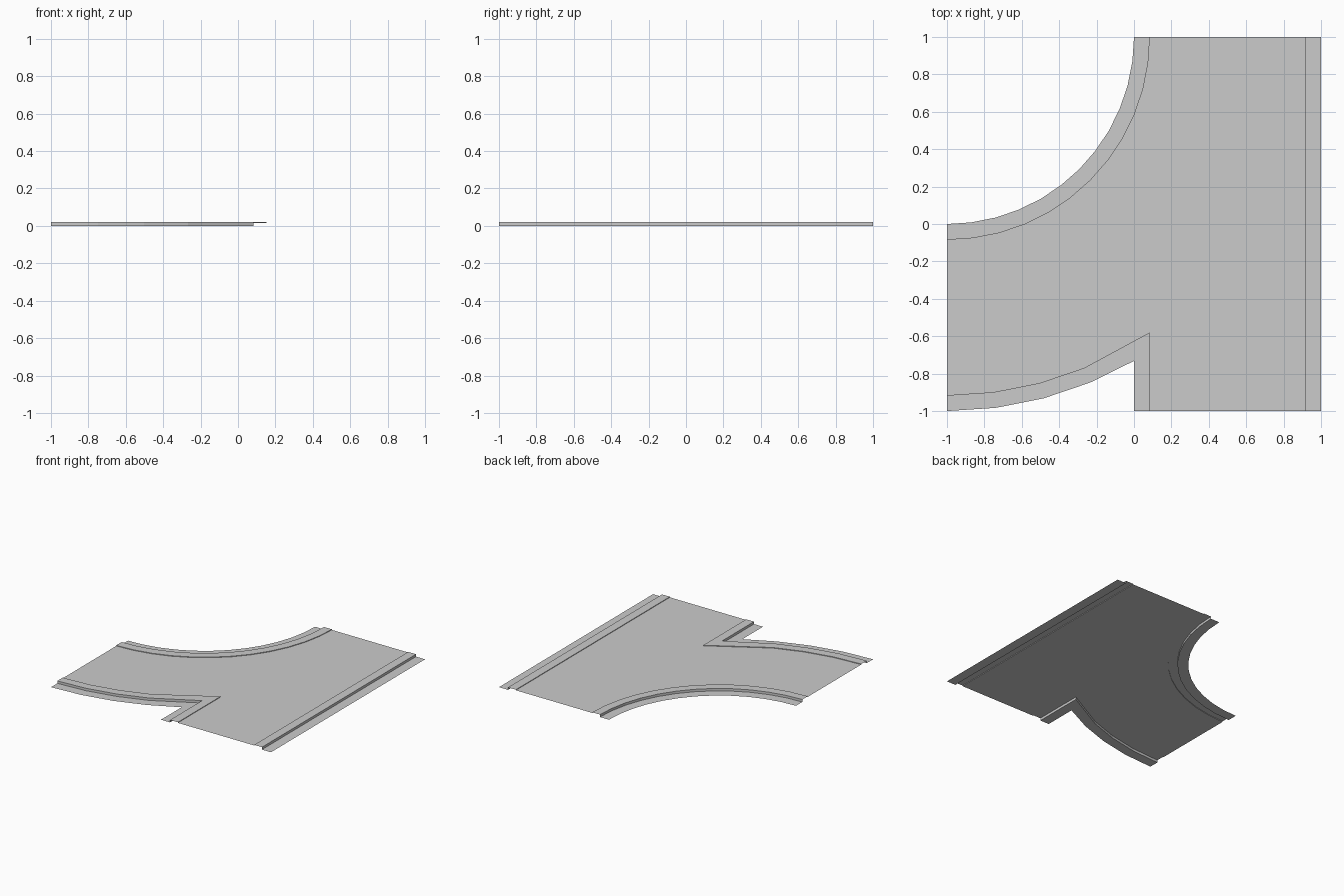
import bpy, bmesh
from math import sin, cos, asin, radians

if "Cube" in bpy.data.objects:
    bpy.data.objects.remove(bpy.data.objects["Cube"])

# Kerb cross-section: (distance inward from the tile edge, height)
VERGE, KERB = 0.082, 0.153
PROFILE = [(0, 0), (VERGE, 0), (VERGE, 0.02), (KERB, 0.02), (KERB, 0.015)]
STEP = radians(7.5)


def arc(radius, angles):
    """Points on a circle about the tile's back left corner."""
    return [(-1 + radius * sin(a), 1 - radius * cos(a)) for a in angles]


# Each path runs with the road on its left, shifted inward by d
def inner_bend(d):
    return arc(1 + d, [STEP * i for i in range(12, -1, -1)])


def fork(d):
    tip = asin((1 + d) / (2 - d))
    return arc(2 - d, [STEP * i for i in range(4)] + [tip]) + [(d, -1)]


def straight(d):
    return [(1 - d, -1), (1 - d, 1)]


def make_object(name, bm):
    mesh = bpy.data.meshes.new(name)
    bm.to_mesh(mesh)
    bm.free()
    obj = bpy.data.objects.new(name, mesh)
    bpy.context.collection.objects.link(obj)


def make_kerb(name, path):
    """Sweep the kerb section along a path."""
    bm = bmesh.new()
    rows = [[bm.verts.new((x, y, z)) for x, y in path(d)] for d, z in PROFILE]
    for low, high in zip(rows, rows[1:]):
        for i in range(len(low) - 1):
            bm.faces.new((low[i], low[i + 1], high[i + 1], high[i]))
    make_object(name, bm)


# Verge and raised kerb along each edge
make_kerb("inner_bend_kerb", inner_bend)
make_kerb("fork_kerb", fork)
make_kerb("straight_kerb", straight)

# Road surface filling the area between the kerbs
d, z = PROFILE[-1]
bm = bmesh.new()
outline = fork(d) + straight(d) + inner_bend(d)
bm.faces.new([bm.verts.new((x, y, z)) for x, y in outline])
make_object("road_surface", bm)
